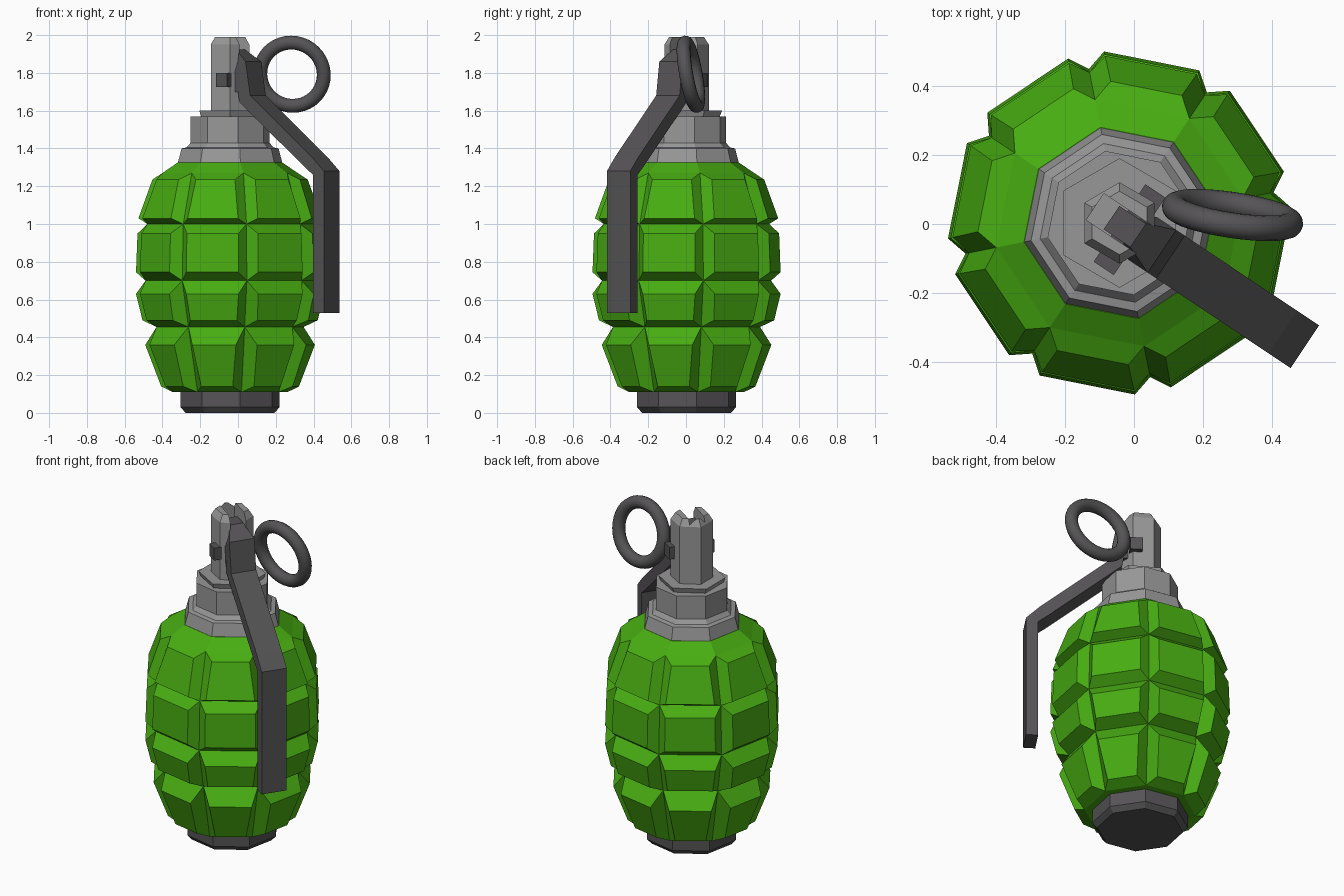
import bpy, bmesh, math
from mathutils import Vector, Matrix

if "Cube" in bpy.data.objects:
    bpy.data.objects.remove(bpy.data.objects["Cube"])

CX, CY = -0.042, 0.003                  # axis of the body
GROOVE = math.radians(101.25)           # direction of one vertical groove
LEVER = math.radians(-33.75)            # direction the lever points in


def material(name, rgb):
    m = bpy.data.materials.new(name)
    m.diffuse_color = (*rgb, 1)
    m.use_nodes = True
    m.node_tree.nodes["Principled BSDF"].inputs["Base Color"].default_value = m.diffuse_color
    return m


green = material("green_paint", (0.065, 0.42, 0.006))
grey = material("grey_metal", (0.31, 0.31, 0.31))
dark = material("dark_metal", (0.092, 0.088, 0.092))


def finish(name, bm, mat):
    bmesh.ops.recalc_face_normals(bm, faces=bm.faces[:])
    me = bpy.data.meshes.new(name)
    bm.to_mesh(me)
    bm.free()
    me.materials.append(mat)
    ob = bpy.data.objects.new(name, me)
    bpy.context.collection.objects.link(ob)
    return ob


def polar(r, a, z):
    return Vector((CX + r * math.cos(a), CY + r * math.sin(a), z))


def rings(bm, profile, sides, phase):
    return [[bm.verts.new(polar(r, phase + math.tau * i / sides, z)) for i in range(sides)]
            for r, z in profile]


def lathe(name, profile, sides, phase, mat):
    """Low-poly turned part from (radius, height) pairs, capped at both ends."""
    bm = bmesh.new()
    rs = rings(bm, profile, sides, phase)
    for a, b in zip(rs, rs[1:]):
        for i in range(sides):
            j = (i + 1) % sides
            bm.faces.new((a[i], a[j], b[j], b[i]))
    bm.faces.new(rs[0][::-1])
    bm.faces.new(rs[-1])
    return finish(name, bm, mat)


def lever_point(s, t, z):
    """s runs along the lever direction, t across it."""
    c, n = math.cos(LEVER), math.sin(LEVER)
    return Vector((CX + s * c - t * n, CY + s * n + t * c, z))


def lever_box(name, s0, s1, t, z0, z1, mat):
    bm = bmesh.new()
    bmesh.ops.create_cube(bm, size=1)
    for v in bm.verts:
        v.co = lever_point(s1 if v.co.x > 0 else s0, t if v.co.y > 0 else -t,
                           z1 if v.co.z > 0 else z0)
    return finish(name, bm, mat)


# Body: groove lattice of eight columns with a raised panel in every cell
bm = bmesh.new()
lattice = [(0.31, 0.11), (0.397, 0.455), (0.456, 0.70), (0.446, 1.0), (0.365, 1.27)]
# each panel row: radius, height, half angle in degrees at its bottom and top
panels = [((0.365, 0.14, 13.5), (0.45, 0.36, 15.2)),
          ((0.465, 0.49, 15.7), (0.50, 0.63, 16.4)),
          ((0.50, 0.745, 16.4), (0.492, 0.95, 16.4)),
          ((0.487, 1.03, 16.2), (0.412, 1.235, 14.8))]
rs = rings(bm, lattice, 8, GROOVE)
neck = rings(bm, [(0.283, 1.325)], 8, GROOVE)[0]
for i in range(8):
    j = (i + 1) % 8
    mid = GROOVE + math.tau * (i + 0.5) / 8
    for k, (lo, hi) in enumerate(panels):
        outer = [rs[k][i], rs[k][j], rs[k + 1][j], rs[k + 1][i]]
        inner = [bm.verts.new(polar(r, mid + sg * math.radians(h), z))
                 for (r, z, h), sg in ((lo, -1), (lo, 1), (hi, 1), (hi, -1))]
        bm.faces.new(inner)
        for e in range(4):
            f = (e + 1) % 4
            bm.faces.new((outer[e], outer[f], inner[f], inner[e]))
    bm.faces.new((rs[-1][i], rs[-1][j], neck[j], neck[i]))
bm.faces.new(rs[0][::-1])
bm.faces.new(neck)
finish("body", bm, green)

# Base plug, neck flange and collar
lathe("base_plug", [(0.24, 0.0), (0.267, 0.03), (0.267, 0.115)], 8, GROOVE, dark)
lathe("neck", [(0.283, 1.32), (0.262, 1.40), (0.235, 1.405), (0.213, 1.43), (0.213, 1.57)],
      8, GROOVE, grey)
lathe("collar", [(0.172, 1.56), (0.188, 1.60)], 6, math.pi / 2, grey)

# Hexagonal post with a slot for the lever head
post = lathe("post", [(0.118, 1.59), (0.118, 1.95), (0.092, 1.99)], 6, math.pi / 2, grey)
cutter = lever_box("slot_cutter", -0.085, 0.2, 0.046, 1.72, 2.1, grey)
cutter.hide_render = True
cutter.hide_viewport = True
cutter.display_type = 'WIRE'
slot = post.modifiers.new("slot", 'BOOLEAN')
slot.operation = 'DIFFERENCE'
slot.solver = 'EXACT'
slot.object = cutter

# Bent safety lever: (outer s, outer z, inner s, inner z, half width)
sections = [(-0.028, 1.925, -0.028, 1.86, 0.041),
            (0.065, 1.925, 0.04, 1.86, 0.041),
            (0.148, 1.86, 0.08, 1.80, 0.0745),
            (0.178, 1.68, 0.11, 1.645, 0.0745),
            (0.57, 1.355, 0.53, 1.297, 0.0745),
            (0.647, 1.28, 0.579, 1.26, 0.0745),
            (0.647, 0.53, 0.579, 0.53, 0.0745)]
bm = bmesh.new()
loops = [[bm.verts.new(lever_point(s, t, z)) for s, z, t in
          ((so, zo, -w), (so, zo, w), (si, zi, w), (si, zi, -w))]
         for so, zo, si, zi, w in sections]
for a, b in zip(loops, loops[1:]):
    for i in range(4):
        j = (i + 1) % 4
        bm.faces.new((a[i], a[j], b[j], b[i]))
bm.faces.new(loops[0])
bm.faces.new(loops[-1])
finish("lever", bm, dark)

# Cross pin through the post and lever head
lever_box("cross_pin", 0.0, 0.07, 0.135, 1.725, 1.80, dark)
lever_box("lever_head_core", 0.06, 0.14, 0.07, 1.70, 1.80, dark)

# Pull ring, slightly tilted
bpy.ops.mesh.primitive_torus_add(major_segments=40, minor_segments=14,
                                 major_radius=0.17, minor_radius=0.037)
ring = bpy.context.object
ring.name = "pull_ring"
ring.data.materials.append(dark)
tilt = Vector((0.15, 1, 0.18)).to_track_quat('Z', 'Y').to_matrix().to_4x4()
ring.matrix_world = Matrix.Translation((0.286, 0.026, 1.793)) @ tilt
bpy.ops.object.shade_smooth()
